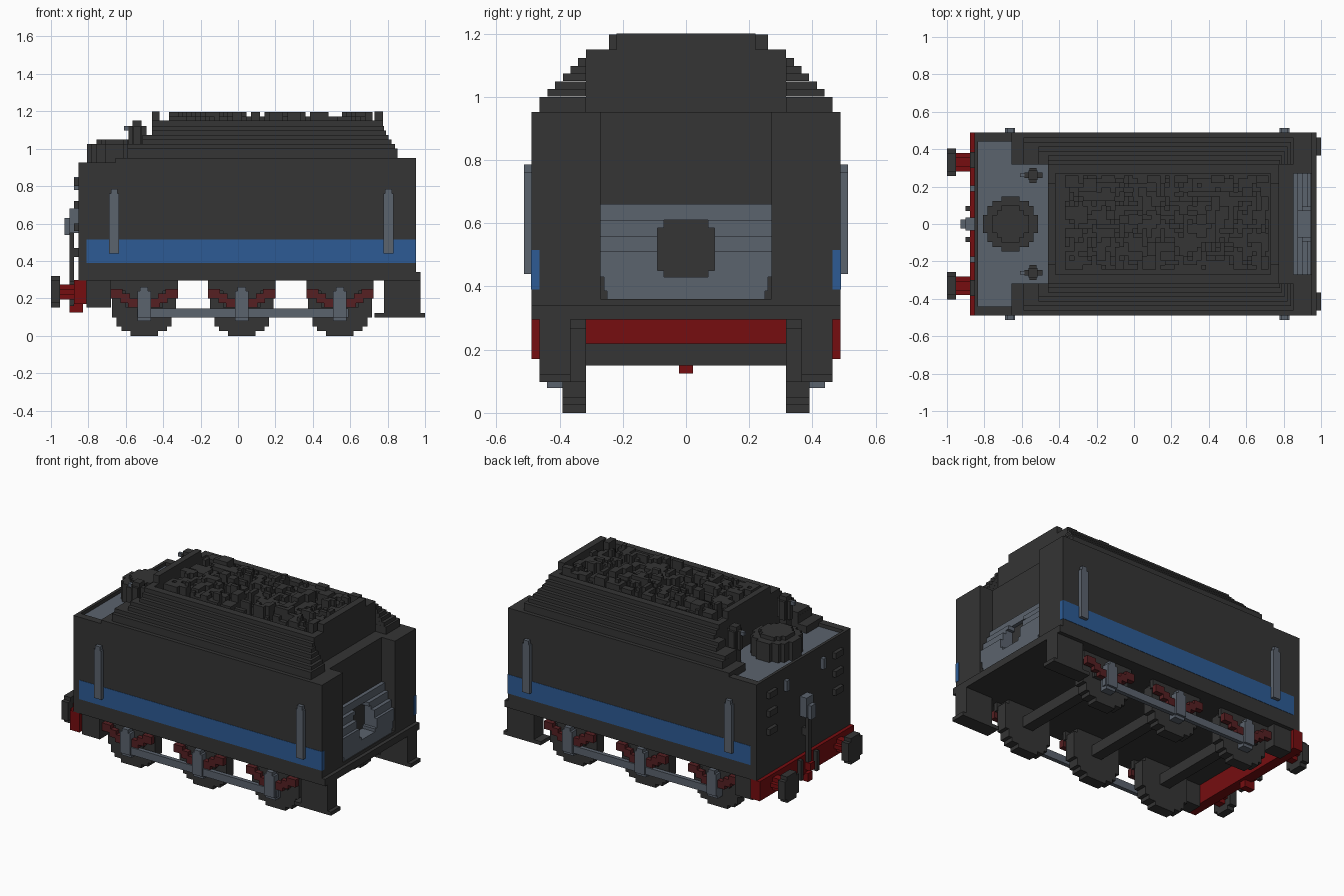
import bpy, bmesh, math, random
from mathutils import Matrix, Vector

cube = bpy.data.objects.get("Cube")
if cube:
    bpy.data.objects.remove(cube, do_unlink=True)

V = 2 / 82  # block size
random.seed(4)


def material(name, rgb):
    m = bpy.data.materials.new(name)
    m.use_nodes = True
    m.diffuse_color = (*rgb, 1)
    bsdf = m.node_tree.nodes["Principled BSDF"]
    bsdf.inputs["Base Color"].default_value = (*rgb, 1)
    bsdf.inputs["Roughness"].default_value = 0.8
    return m


BLACK = material("charcoal black", (0.035, 0.035, 0.035))
BLUE = material("stripe blue", (0.026, 0.105, 0.30))
GREY = material("steel grey", (0.105, 0.125, 0.155))
RED = material("beam red", (0.18, 0.004, 0.005))
DULL_RED = material("spring red", (0.092, 0.014, 0.016))


def part(name, mat, boxes, mirror=False):
    """One object from boxes (x0, x1, y0, y1, z0, z1), optionally mirrored in y."""
    bm = bmesh.new()
    for x0, x1, y0, y1, z0, z1 in boxes:
        size = Vector((x1 - x0, y1 - y0, z1 - z0))
        mid = Vector((x0 + x1, y0 + y1, z0 + z1)) / 2
        bmesh.ops.create_cube(bm, size=1, matrix=Matrix.Translation(mid) @ Matrix.Diagonal((*size, 1)))
    me = bpy.data.meshes.new(name)
    bm.to_mesh(me)
    bm.free()
    me.materials.append(mat)
    ob = bpy.data.objects.new(name, me)
    bpy.context.collection.objects.link(ob)
    if mirror:
        mod = ob.modifiers.new("mirror", 'MIRROR')
        mod.use_axis = (False, True, False)
        mod.use_clip = False
    return ob


def disc(axis, centre, r, a, b):
    """Stepped round disc as rows of boxes, from a to b along its axis."""
    n = round(2 * r / V)
    rows = []
    for i in range(n):
        t0, t1 = -r + 2 * r * i / n, -r + 2 * r * (i + 1) / n
        t = (abs(t0) + abs(t1)) / 2
        h = max(V, round(math.sqrt(max(r * r - t * t, 0)) / V) * V)
        u, w = centre
        if axis == 'y':
            rows.append((u - h, u + h, a, b, w + t0, w + t1))
        elif axis == 'x':
            rows.append((a, b, u - h, u + h, w + t0, w + t1))
        else:
            rows.append((u - h, u + h, w + t0, w + t1, a, b))
    return rows


# Water tank with its raised rim and front wings
part("tank_body", BLACK, [
    (-.854, .854, -.488, .488, .295, .90),
    (-.46, .854, -.488, .488, .90, .951),
    (-.854, -.835, -.488, .488, .90, .927),
    (.854, .951, -.27, .27, .295, .36),
])
part("tank_rims", BLACK, [
    (-.835, -.655, .44, .488, .90, .927),
    (-.655, -.46, .317, .488, .90, .951),
    (.854, .951, .27, .488, .295, .951),
], True)
part("tank_deck", GREY, [
    (-.835, -.655, -.44, .44, .895, .904),
    (-.655, -.46, -.317, .317, .895, .904),
])
part("front_beam", BLACK, [(.951, .975, -.488, .488, .295, .34)])

# Painted stripe and hand rails along both sides
part("side_stripes", BLUE, [(-.81, .953, .463, .490, .39, .515)], True)
for name, x in (("rear_handrails", -.662), ("front_handrails", .805)):
    part(name, GREY, [(x - .027, x + .027, .488, .512, .44, .76),
                      (x - .018, x + .018, .488, .512, .76, .785)], True)

# Stepped chute plate with a shovel opening
chute = [(.854, .945, -.25, .25, .36, .385), (.854, .945, -.26, .26, .385, .43),
         (.854, .878, -.27, .27, .61, .66)]
part("chute_plate", GREY, chute)
part("chute_sides", GREY, [(.854, .945, .09, .27, .43, .51),
                           (.854, .927, .09, .27, .51, .56),
                           (.854, .902, .09, .27, .56, .61),
                           (.854, .945, .07, .09, .43, .45),
                           (.854, .902, .07, .09, .585, .61)], True)

# Coal bunker: rim, stepped flanks and end boards
part("bunker_core", BLACK, [
    (-.46, .775, -.317, .317, .951, 1.10),
    (-.46, -.42, -.317, .317, 1.10, 1.15),
    (.73, .775, -.317, .317, 1.10, 1.15),
    (-.46, -.42, -.22, .22, 1.15, 1.2),
    (.73, .775, -.22, .22, 1.15, 1.2),
])
flanks = [(-.42, .73, .27, .317, 1.10, 1.15)]
for i in range(6):
    z0 = .951 if i == 0 else .976 + i * V
    x0 = (-.59, -.59, -.51, -.51, -.46, -.46)[i]
    x1 = (.854, .84, .82, .805, .79, .78)[i]
    flanks.append((x0, x1, .317, .463 - i * V, z0, 1.0 + i * V))
part("bunker_flanks", BLACK, flanks, True)

# Loose coal
lumps = []
for ix in range(44):
    for iy in range(20):
        if random.random() < .42:
            x, y = -.37 + ix * V, -.244 + iy * V
            w, d = random.choice((1, 1, 2, 3)) * V, random.choice((1, 1, 2, 3)) * V
            top = 1.10 + random.choice((1, 2, 2, 3, 3, 4)) * V
            lumps.append((x, min(x + w, .72), y, min(y + d, .26), 1.09, top))
part("coal", BLACK, lumps)

# Water filler and the two vents
part("water_filler", BLACK, disc('z', (-.66, 0), .146, .90, 1.025)
     + disc('z', (-.66, 0), .098, 1.025, 1.05))
part("vents", BLACK, [(-.565, -.515, .235, .285, .90, 1.15),
                      (-.585, -.49, .245, .275, 1.0, 1.122),
                      (-.56, -.52, .22, .30, 1.0, 1.122)], True)
part("vent_handles", GREY, [(-.61, -.585, .25, .27, 1.098, 1.122)], True)

# Wheels, axles, guards, springs and bearings
for name, x in (("rear", -.502), ("middle", .02), ("front", .545)):
    part(name + "_wheels", BLACK, disc('y', (x, .183), .183, .317, .39), True)
    part(name + "_axle", BLACK, [(x - .036, x + .036, -.317, .317, .15, .22)])
    part(name + "_guards", BLACK, [(x - .18, x + .18, .385, .41, .24, .295),
                                   (x - .10, x + .10, .39, .41, .15, .24)], True)
    leaf = []
    for s in (-1, 1):
        for a, b, z0, z1 in ((.035, .085, .15, .20), (.075, .125, .175, .225), (.115, .18, .20, .25)):
            lo, hi = sorted((x + s * a, x + s * b))
            leaf.append((lo, hi, .405, .44, z0, z1))
    part(name + "_springs", DULL_RED, leaf, True)
    part(name + "_bearings", GREY, [(x - .036, x + .036, .39, .455, .098, .24),
                                    (x - .022, x + .022, .39, .455, .24, .262),
                                    (x - .036, x + .036, .39, .44, .078, .098)], True)
part("coupling_rods", GREY, [(-.54, .59, .415, .442, .098, .146)], True)

# Steps and frame ends
part("front_steps", BLACK, [(.78, .975, .366, .463, .11, .34),
                            (.73, 1.0, .366, .463, .098, .122)], True)
part("rear_frames", BLACK, [(-.81, -.68, .366, .463, .15, .295)], True)

# Buffer beam, buffers and coupling
part("buffer_beam", RED, [(-.878, -.81, -.488, .488, .17, .298)])
part("buffer_shanks", RED, disc('x', (.33, .235), .04, -.955, -.87), True)
part("buffer_heads", BLACK, disc('x', (.33, .235), .085, -1.0, -.951), True)
part("coupling_hook", RED, [(-.902, -.83, -.022, .022, .125, .18),
                            (-.92, -.87, -.022, .022, .20, .25)])
part("beam_hoses", BLACK, [(-.902, -.878, .07, .095, .16, .29)], True)

# Rear wall fittings
part("rear_footholds", BLACK, [(-.878, -.854, .30, .385, z - .02, z + .02)
                               for z in (.82, .70, .58)], True)
part("lamp_irons", GREY, [(-.878, -.854, .175, .205, .78, .85)], True)
part("lamp_bracket", GREY, [(-.902, -.854, -.036, .036, .55, .68),
                            (-.927, -.902, -.024, .024, .54, .63)])
part("brake_pipe", BLACK, [(-.902, -.878, -.015, .015, .25, .55),
                           (-.902, -.854, -.015, .015, .42, .47)])
